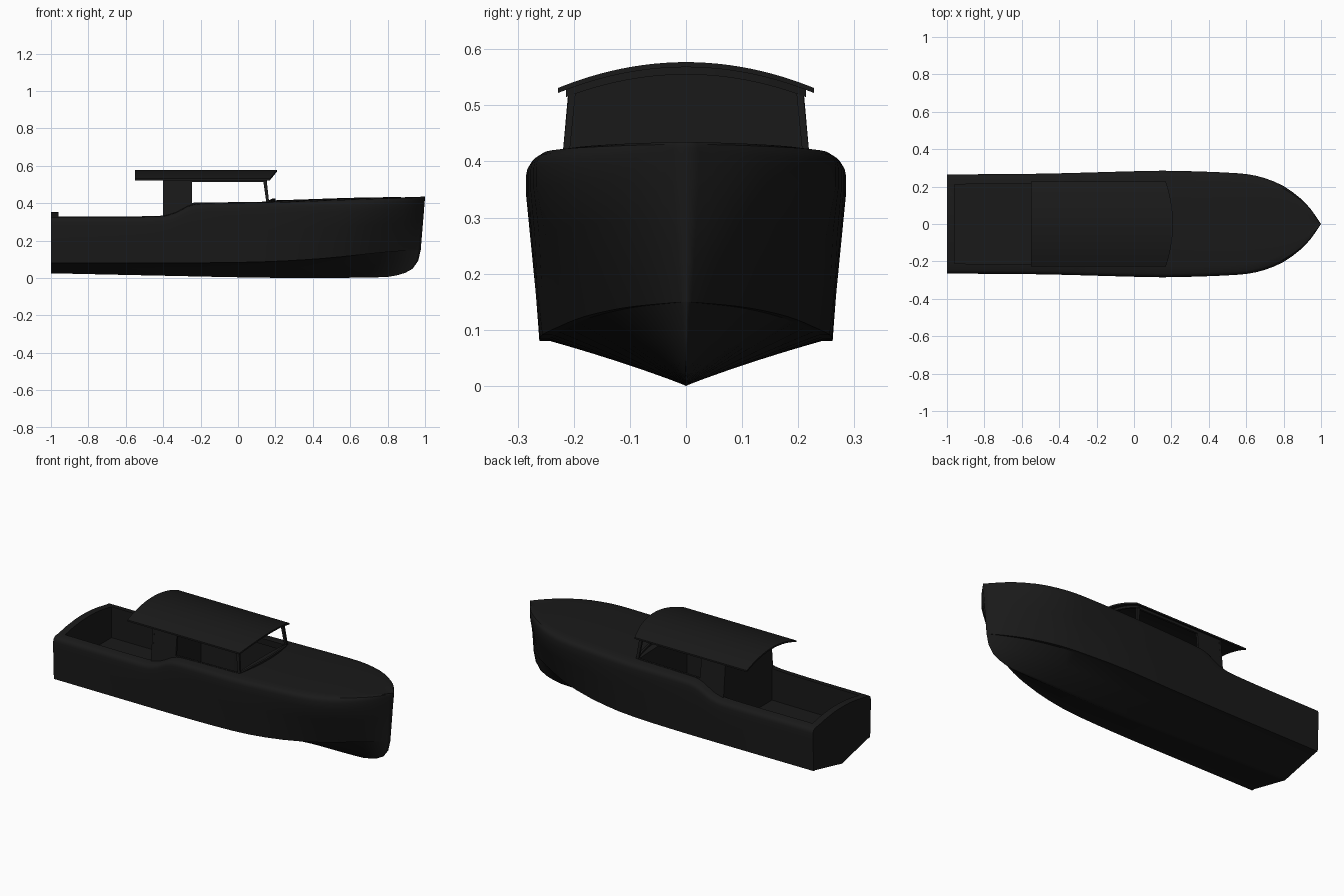
import bpy, bmesh, math

if "Cube" in bpy.data.objects:
    bpy.data.objects.remove(bpy.data.objects["Cube"])

mat = bpy.data.materials.new("black_paint")
mat.diffuse_color = (0.01, 0.01, 0.01, 1)
mat.use_nodes = True
mat.node_tree.nodes["Principled BSDF"].inputs["Base Color"].default_value = mat.diffuse_color


def curve(table):
    """Smooth interpolation through (x, value) pairs."""
    def f(x):
        n = len(table)
        slope = lambda i: ((table[min(i + 1, n - 1)][1] - table[max(i - 1, 0)][1]) /
                           (table[min(i + 1, n - 1)][0] - table[max(i - 1, 0)][0]))
        for i in range(n - 1):
            (x0, v0), (x1, v1) = table[i], table[i + 1]
            if x <= x1 or i == n - 2:
                h = x1 - x0
                t = min(max((x - x0) / h, 0), 1)
                return (v0 * (2*t**3 - 3*t*t + 1) + h * slope(i) * (t**3 - 2*t*t + t)
                        + v1 * (3*t*t - 2*t**3) + h * slope(i + 1) * (t**3 - t*t))
    return f


def build(name, rows, caps=(), closed=False, mirror=False, angle=30):
    """Loft a skin through rows of points."""
    bm = bmesh.new()
    grid = [[bm.verts.new(p) for p in r] for r in rows]
    n = len(rows[0])
    for a, b in zip(grid, grid[1:]):
        for j in range(n if closed else n - 1):
            k = (j + 1) % n
            bm.faces.new((a[j], a[k], b[k], b[j]))
    for c in caps:
        bm.faces.new(grid[c])
    bmesh.ops.remove_doubles(bm, verts=bm.verts, dist=1e-5)
    bmesh.ops.recalc_face_normals(bm, faces=bm.faces)
    me = bpy.data.meshes.new(name)
    bm.to_mesh(me)
    bm.free()
    ob = bpy.data.objects.new(name, me)
    bpy.context.collection.objects.link(ob)
    me.materials.append(mat)
    bpy.ops.object.select_all(action='DESELECT')
    bpy.context.view_layer.objects.active = ob
    ob.select_set(True)
    bpy.ops.object.shade_smooth_by_angle(angle=math.radians(angle))
    if mirror:
        m = ob.modifiers.new("mirror", 'MIRROR')
        m.use_axis = (False, True, False)
    return ob


# hull lines along the length
sheer_y = curve([(-1, .265), (-.5, .269), (0, .282), (.15, .285), (.4, .279), (.6, .267),
                 (.7, .245), (.8, .203), (.9, .13), (.95, .075), (1, 0)])
sheer_z = curve([(-1, .322), (-.42, .325), (-.34, .342), (-.26, .382), (-.2, .393),
                 (.2, .401), (.6, .415), (1, .428)])
chine_y = curve([(-1, .242), (-.5, .243), (0, .243), (.3, .234), (.6, .18), (.8, .105),
                 (.93, .04), (1, 0)])
chine_z = curve([(-1, .08), (0, .083), (.4, .1), (.8, .138), (1, .15)])
keel_z = curve([(-1, .025), (-.4, .012), (.1, .002), (.4, 0), (.8, .003), (1, .006)])
stem_x = curve([(0, .76), (.012, .84), (.03, .9), (.06, .945), (.12, .972), (.25, .985), (.43, 1)])
FLOOR, AFT, FWD = .15, -.96, .15


def deck_crown(x):
    return (.033 if x < -.4 else .014) * sheer_y(x) / .28


def section(u, is_open):
    ys, zs, yc, zc, zk = sheer_y(u), sheer_z(u), chine_y(u), chine_z(u), keel_z(u)
    w = ys / .285
    pts = [(yc * t, zk + (zc - zk) * t) for t in (0, .06, .15, .3, .6, 1)]
    yf = yc + .018 * min(1, w)
    if ys < 1e-4:
        yf = 0
    lo = zs - .06
    for t in (0, .33, .67, 1):
        pts.append((yf + (ys - yf) * t, zc + (lo - zc) * t))
    yin = min(.222, ys * .8)
    pts += [(ys, zs - .025), (ys - .002 * w, zs - .014), (ys - .008 * w, zs - .004),
            (ys - .02 * w, zs + .003)]
    edge = zs + .007
    pts.append((yin, edge))
    if is_open:
        pts += [(yin, FLOOR), (yin * .35, FLOOR), (0, FLOOR)]
    else:
        top = zs + deck_crown(u)
        pts += [(yin * t, top + (edge - top) * t * t) for t in (.66, .33, 0)]
    s = max(0, (u - .5) / .5) ** 2
    return [(u - s * (1 - stem_x(z)), y, z) for y, z in pts]


us = [(-1, 0), (AFT, 0), (AFT, 1)]
us += [(-.9 + .1 * i, 1) for i in range(5)]
us += [(-.45 + .03 * i, 1) for i in range(11)]
us += [(-.08, 1), (.02, 1), (FWD, 1), (FWD, 0)]
us += [(x, 0) for x in (.25, .35, .45, .55, .6, .65, .7, .75, .8, .85, .89, .92, .95, .97, .985, 1)]
build("hull", [section(u, o) for u, o in us], caps=[0], mirror=True)


# roof, an arched sheet with a bowed front edge
def roof_z(y):
    return .577 - .046 * (y / .228) ** 2


ys = [-.228 + .456 * i / 24 for i in range(25)]
rows = []
for y in ys:
    xf, z = .17 + .038 * (1 - (y / .228) ** 2), roof_z(y)
    rows.append([(-.55, y, z), (xf, y, z), (xf, y, z - .009), (-.55, y, z - .009)])
build("roof", rows, caps=[0, -1], closed=True)


# cabin sides, leaning inward
def side(name, outline):
    def lean(z, d):
        return .221 - .013 * (z - .4) / .13 - d
    build(name, [[(x, lean(z, d), z) for x, z in outline] for d in (0, .012)],
          caps=[0, 1], closed=True, mirror=True)


side("side_panel", [(-.4, .32), (-.245, .385), (-.245, .533), (-.4, .533)])
side("window_header", [(-.245, .514), (.147, .514), (.143, .533), (-.245, .533)])
side("window_sill", [(-.245, .37), (.165, .37), (.165, .408), (-.245, .402)])
side("windscreen_post", [(.152, .4), (.167, .4), (.152, .533), (.133, .533)])

# rear bulkhead
n = 16
top = [(.209 - .418 * i / n) for i in range(n + 1)]
outline = [(-.222, FLOOR), (.222, FLOOR), (.221, .4)] + [(y, roof_z(y) - .005) for y in top] + [(-.221, .4)]
build("rear_bulkhead", [[(x, y, z) for y, z in outline] for x in (-.4, -.388)],
      caps=[0, 1], closed=True)


# curved windscreen sill and header
def band(name, x_side, bow, low, high):
    rows = []
    for i in range(n + 1):
        t = -1 + 2 * i / n
        y, x = .214 * t, x_side + bow * (1 - t * t)
        rows.append([(x, y, low(y)), (x, y, high(y)), (x - .012, y, high(y)), (x - .012, y, low(y))])
    build(name, rows, caps=[0, -1], closed=True)


band("windscreen_sill", .167, .033, lambda y: .395, lambda y: .426 - .016 * (y / .214) ** 2)
band("windscreen_header", .152, .033, lambda y: roof_z(y) - .022, lambda y: roof_z(y) - .005)
